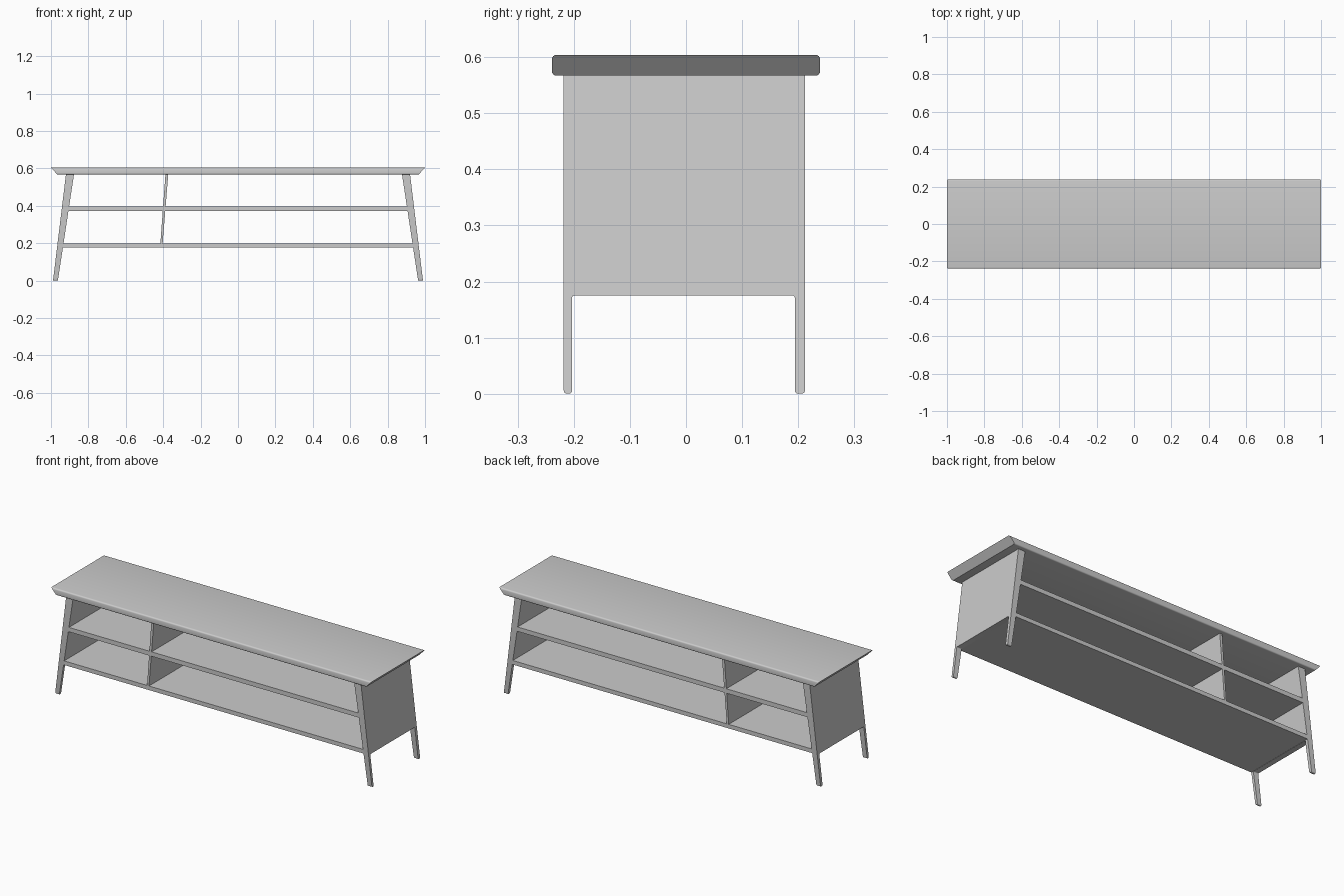
import bpy, bmesh
from math import sin, cos, pi
from mathutils import Vector

if "Cube" in bpy.data.objects:
    bpy.data.objects.remove(bpy.data.objects["Cube"])

Z_TOP, Z_UNDER = 0.604, 0.567      # table top upper / lower surface
Y_FRONT, Y_BACK = -0.218, 0.212    # carcass depth


def leg_x(z):
    """Inner and outer x of the splayed, tapering side frame at height z."""
    t = z / Z_UNDER
    return 0.963 - 0.086 * t, 0.989 - 0.069 * t


def finish(name, bm):
    bmesh.ops.recalc_face_normals(bm, faces=bm.faces[:])
    me = bpy.data.meshes.new(name)
    bm.to_mesh(me)
    bm.free()
    ob = bpy.data.objects.new(name, me)
    bpy.context.collection.objects.link(ob)
    bpy.context.view_layer.objects.active = ob
    ob.select_set(True)
    bpy.ops.object.shade_smooth_by_angle(angle=0.6)
    ob.select_set(False)
    return ob


def slab(name, bottom, top, y0, y1, z0, z1, round_r=0):
    """Board with separate x ranges at bottom and top; long edges optionally rounded."""
    bm = bmesh.new()
    v = [bm.verts.new((x, y, z)) for z, xs in ((z0, bottom), (z1, top))
         for x, y in ((xs[0], y0), (xs[1], y0), (xs[1], y1), (xs[0], y1))]
    for f in ((3, 2, 1, 0), (4, 5, 6, 7), (0, 1, 5, 4), (1, 2, 6, 5), (2, 3, 7, 6), (3, 0, 4, 7)):
        bm.faces.new([v[i] for i in f])
    if round_r:
        long_edges = [e for e in bm.edges
                      if abs(e.verts[0].co.x - e.verts[1].co.x) > 0.5]
        bmesh.ops.bevel(bm, geom=long_edges, offset=round_r, segments=4,
                        profile=0.5, affect='EDGES')
    return finish(name, bm)


def rounded(points, seg=4):
    """Outline of (y, z, radius) corners, right angles replaced by arcs."""
    out = []
    for i, (y, z, r) in enumerate(points):
        p = Vector((y, z))
        if r == 0:
            out.append(p)
            continue
        a = (Vector(points[i - 1][:2]) - p).normalized() * r
        b = (Vector(points[(i + 1) % len(points)][:2]) - p).normalized() * r
        for k in range(seg + 1):
            t = k / seg * pi / 2
            out.append(p + a * (1 - sin(t)) + b * (1 - cos(t)))
    return out


def side_frame(name, side):
    """End panel and its two legs in one piece."""
    panel = 0.175
    outline = rounded([
        (Y_FRONT, Z_UNDER, 0), (Y_FRONT, 0, 0.006), (-0.203, 0, 0.006),
        (-0.203, panel, 0.004), (0.194, panel, 0.004), (0.194, 0, 0.006),
        (Y_BACK, 0, 0.006), (Y_BACK, Z_UNDER, 0)])
    bm = bmesh.new()
    rings = [[bm.verts.new((side * leg_x(p.y)[k], p.x, p.y)) for p in outline]
             for k in (0, 1)]
    bm.faces.new(rings[0])
    bm.faces.new(rings[1][::-1])
    n = len(outline)
    for i in range(n):
        j = (i + 1) % n
        bm.faces.new((rings[0][i], rings[1][i], rings[1][j], rings[0][j]))
    return finish(name, bm)


# Top with undercut ends and rounded long edges
slab("table_top", (-0.966, 0.966), (-1, 1), -0.239, 0.239, Z_UNDER, Z_TOP, 0.008)

# Splayed sides
side_frame("left_side", -1)
side_frame("right_side", 1)

# Shelves fitted between the sides
for name, z0, z1 in (("lower_shelf", 0.176, 0.199), ("middle_shelf", 0.371, 0.396)):
    a, b = leg_x(z0)[0], leg_x(z1)[0]
    slab(name, (-a, a), (-b, b), Y_FRONT, Y_BACK, z0, z1)


# Leaning divider, split by the middle shelf
def divider_x(z):
    t = (z - 0.199) / (Z_UNDER - 0.199)
    return -0.415 + 0.027 * t, -0.403 + 0.030 * t


for name, z0, z1 in (("lower_divider", 0.199, 0.371), ("upper_divider", 0.396, Z_UNDER)):
    slab(name, divider_x(z0), divider_x(z1), Y_FRONT, Y_BACK, z0, z1)
